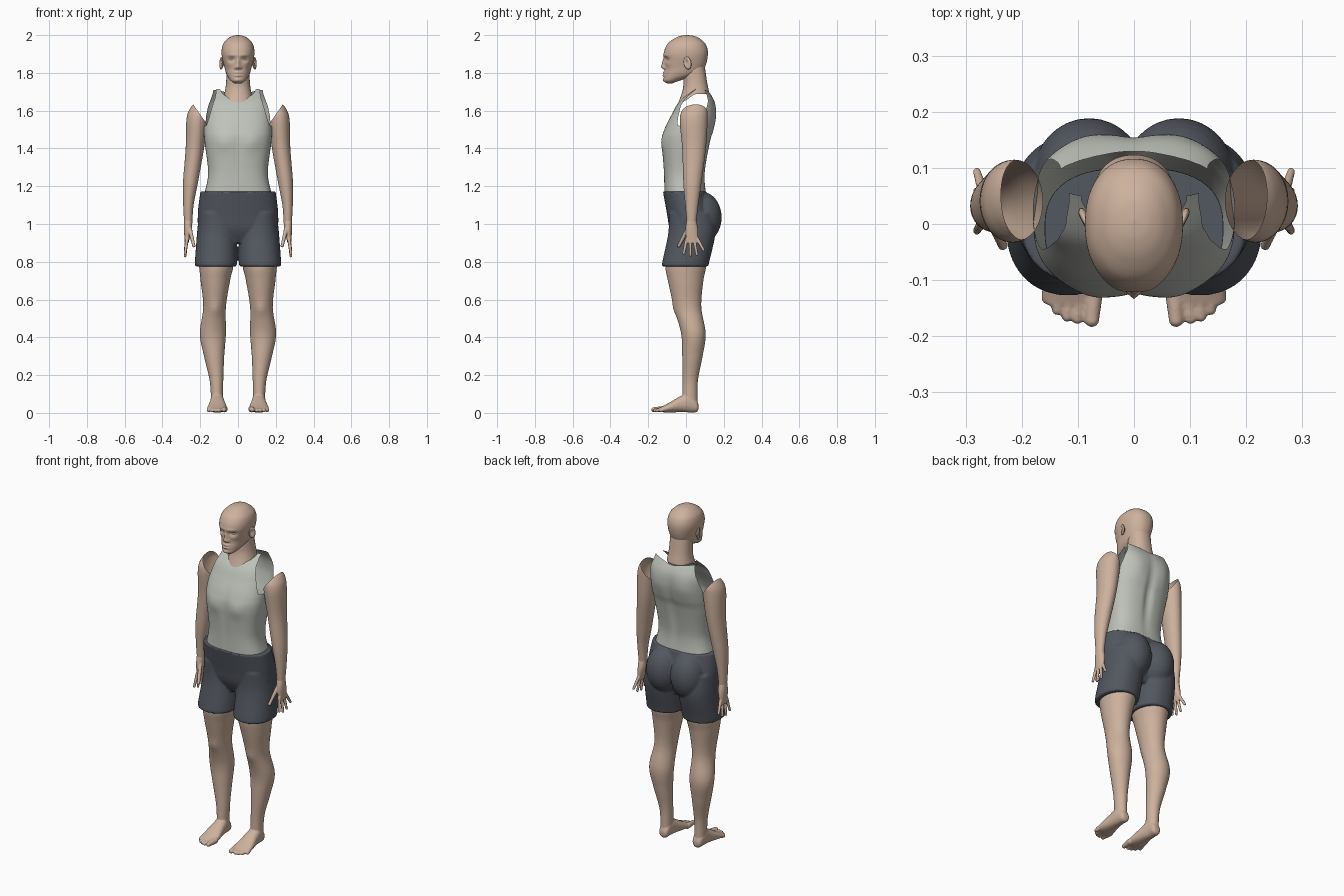
import bpy, bmesh
from math import sin, cos, pi, exp, copysign
from mathutils import Vector, Matrix

cube = bpy.data.objects.get("Cube")
if cube:
    bpy.data.objects.remove(cube, do_unlink=True)


def material(name, red, green, blue):
    colour = (red, green, blue, 1)
    mat = bpy.data.materials.new(name)
    mat.use_nodes = True
    mat.diffuse_color = colour
    shader = next(node for node in mat.node_tree.nodes if node.type == 'BSDF_PRINCIPLED')
    shader.inputs["Base Color"].default_value = colour
    return mat


skin = material("skin", .61, .44, .34)
shirt_cloth = material("pale grey cloth", .52, .54, .49)
shorts_cloth = material("dark slate cloth", .085, .095, .115)
eye_white = material("eye white", .72, .66, .6)


def spline(keys, steps):
    """Catmull-Rom interpolation of whole key rows."""
    rows = []
    last = len(keys) - 1
    for i in range(last):
        before, start, end, after = (keys[min(max(i + k, 0), last)] for k in (-1, 0, 1, 2))
        for step in range(steps):
            t = step / steps
            row = []
            for p, q, r, s in zip(before, start, end, after):
                curve = 2 * p - 5 * q + 4 * r - s
                row.append(q + t / 2 * (r - p + t * (curve + t * (3 * (q - r) + s - p))))
            rows.append(row)
    return rows + [keys[last]]


def loft(bm, keys, sides=64, steps=8, power=2.2, along_y=False, mirrored=False, capped=True):
    """Skin rounded rings; a key is (station, half width or low and high x, then low and high depth)."""
    rings = []
    for station, *width, low, high in spline(keys, steps):
        left, right = width if len(width) == 2 else (-width[0], width[0])
        ring = []
        for i in range(sides):
            angle = 2 * pi * i / sides
            c, s = (copysign(abs(f) ** (2 / power), f) for f in (cos(angle), sin(angle)))
            x = (left + right + c * (right - left)) / 2
            depth = (low + high + s * (high - low)) / 2
            x = -x if mirrored else x
            ring.append(bm.verts.new((x, station, depth) if along_y else (x, depth, station)))
        rings.append(ring)
    for lower, upper in zip(rings, rings[1:]):
        for i in range(sides):
            bm.faces.new((lower[i - 1], lower[i], upper[i], upper[i - 1]))
    if capped:
        bm.faces.new(rings[0])
        bm.faces.new(rings[-1])


def ball(bm, centre, radii, segments=24):
    matrix = Matrix.Translation(centre) @ Matrix.Diagonal(radii).to_4x4()
    bmesh.ops.create_uvsphere(bm, u_segments=segments, v_segments=segments // 2, radius=1, matrix=matrix)


def digit(bm, start, end, radius, count=10):
    """Finger or toe as a tapering row of balls."""
    for i in range(count):
        t = i / (count - 1)
        r = radius * (1.1 - t / 4)
        ball(bm, Vector(start).lerp(Vector(end), t), (r, r, r), segments=12)


def sculpt(bm, centre, width, height, push, axis=1, depth=.05):
    """Push vertices along one axis with a soft brush, mirrored over x."""
    for side in ((1, -1) if centre[0] else (1,)):
        for vert in bm.verts:
            offset = Vector((vert.co.x * side, vert.co.y, vert.co.z)) - Vector(centre)
            reach = (offset.x / width) ** 2 + (offset.y / depth) ** 2 + (offset.z / height) ** 2
            vert.co[axis] += exp(-reach) * push


def cut(bm, rule, rounds=6):
    """Remove faces chosen by a rule and relax the new border."""
    doomed = [face for face in bm.faces if rule(face.calc_center_median())]
    old_border = {vert for vert in bm.verts if vert.is_boundary}
    bmesh.ops.delete(bm, geom=doomed, context='FACES')
    for _ in range(rounds):
        moved = {}
        for vert in bm.verts:
            ends = [edge.other_vert(vert).co for edge in vert.link_edges if edge.is_boundary]
            if len(ends) == 2 and vert not in old_border:
                moved[vert] = vert.co / 2 + (ends[0] + ends[1]) / 4
        for vert, position in moved.items():
            vert.co = position


def finish(bm, name, mat, mirror=False, voxel=0, relax=3):
    bmesh.ops.recalc_face_normals(bm, faces=bm.faces)
    for face in bm.faces:
        face.smooth = True
    mesh = bpy.data.meshes.new(name)
    bm.to_mesh(mesh)
    bm.free()
    mesh.materials.append(mat)
    obj = bpy.data.objects.new(name, mesh)
    bpy.context.collection.objects.link(obj)
    if voxel:
        fuse = obj.modifiers.new("fuse", 'REMESH')
        fuse.mode = 'VOXEL'
        fuse.voxel_size = voxel
        fuse.use_smooth_shade = True
        obj.modifiers.new("relax", 'SMOOTH').iterations = relax
    if mirror:
        obj.modifiers.new("mirror", 'MIRROR').use_mirror_merge = False


# Head
bm = bmesh.new()
loft(bm, [(1.745, .02, -.1, -.07), (1.76, .04, -.115, -.03), (1.79, .06, -.115, .06), (1.83, .072, -.11, .1),
          (1.9, .087, -.118, .116), (1.95, .08, -.1, .105), (1.98, .056, -.065, .075),
          (1.995, .03, -.03, .045), (2, .002, .005, .01)], sides=112, steps=10)
# Face: nose, bridge, nostrils, sockets, brows, cheeks, lips and chin
sculpt(bm, (0, -.115, 1.832), width=.012, height=.013, push=-.022)
sculpt(bm, (0, -.115, 1.856), width=.009, height=.018, push=-.012)
sculpt(bm, (.014, -.11, 1.827), width=.007, height=.007, push=-.009)
sculpt(bm, (.034, -.105, 1.873), width=.019, height=.012, push=.013)
sculpt(bm, (.03, -.11, 1.893), width=.026, height=.008, push=-.005)
sculpt(bm, (.05, -.09, 1.845), width=.02, height=.016, push=-.004)
for lip in (1.802, 1.786):
    sculpt(bm, (0, -.11, lip), width=.02, height=.006, push=-.009)
sculpt(bm, (0, -.11, 1.76), width=.018, height=.011, push=-.007)
finish(bm, "head", skin)

# Eyes
bm = bmesh.new()
ball(bm, (.034, -.086, 1.873), (.014, .014, .009))
finish(bm, "eyes", eye_white, mirror=True)

# Ears with a hollow bowl
bm = bmesh.new()
ball(bm, (0, 0, 0), (.009, .021, .034))
sculpt(bm, (.009, -.004, .004), width=.012, height=.016, push=-.009, axis=0, depth=.01)
tilt = Matrix.Rotation(-.35, 4, 'Z') @ Matrix.Rotation(.2, 4, 'X')
bm.transform(Matrix.Translation((.088, .008, 1.852)) @ tilt)
finish(bm, "ears", skin, mirror=True)

# Neck, lower at the throat than at the nape
bm = bmesh.new()
loft(bm, [(1.63, .088, -.045, .135), (1.7, .07, -.02, .122), (1.75, .063, -.014, .112), (1.83, .06, -.02, .1)],
     steps=12, capped=False)
cut(bm, lambda c: c.z < min(1.635 + .7 * max(c.y + .03, 0), 1.69))
finish(bm, "neck", skin)

# Sleeveless shirt with chest, spine groove and shoulder blades
bm = bmesh.new()
loft(bm, [(1.16, .178, -.115, .106), (1.27, .158, -.117, .1), (1.43, .176, -.127, .127), (1.5, .18, -.115, .146),
          (1.58, .177, -.076, .157), (1.65, .17, -.034, .15), (1.715, .14, .045, .113)],
     sides=128, steps=12, power=2.6, capped=False)
sculpt(bm, (.075, -.125, 1.43), width=.045, height=.045, push=-.008)
sculpt(bm, (0, -.125, 1.4), width=.015, height=.15, push=.005)
sculpt(bm, (0, .13, 1.42), width=.022, height=.18, push=-.015)
sculpt(bm, (.085, .15, 1.57), width=.05, height=.07, push=.007)


def shirt_opening(c):
    """Armholes, neckline and the gap over each shoulder."""
    x = abs(c.x)
    rise = max(0, min(1, (c.z - 1.52) / .17))
    if c.y > .08:
        return (rise > 0 and x > .172 - .04 * rise ** 2) or c.z > 1.685 + x / 5
    return (rise > 0 and x > .166 - .05 * rise) or c.z > 1.648 + 7 * x ** 2


cut(bm, shirt_opening)
finish(bm, "shirt", shirt_cloth)

# Arms, cut on a slant at the shoulder
bm = bmesh.new()
loft(bm, [(.99, .243, .284, .006, .052), (1.1, .235, .29, -.004, .065), (1.22, .212, .291, -.014, .082),
          (1.4, .18, .277, -.02, .105), (1.55, .16, .273, -.033, .114), (1.61, .165, .255, -.015, .11),
          (1.65, .2, .22, .03, .08)], power=2, capped=False)
bmesh.ops.bisect_plane(bm, geom=bm.verts[:] + bm.edges[:] + bm.faces[:], plane_co=(.165, 0, 1.53),
                       plane_no=(-1, 0, .7), clear_outer=True)
finish(bm, "arms", skin, mirror=True)

# Hands with spread fingers
bm = bmesh.new()
loft(bm, [(1.02, .243, .285, .004, .054), (.97, .244, .286, -.004, .064), (.9, .262, .282, .003, .064)], sides=32)
digit(bm, (.255, .01, .975), (.234, -.038, .885), radius=.011)
for i in range(4):
    knuckle = (.27, .004 + .019 * i, .92)
    fingertip = (.28, -.012 + .035 * i, .83 + .01 * (i - 1.2) ** 2)
    digit(bm, knuckle, fingertip, radius=.009)
finish(bm, "hands", skin, mirror=True, voxel=.003)

# Shorts: hips, seat and two legs fused
bm = bmesh.new()
loft(bm, [(1.172, .199, -.122, .109), (1.05, .213, -.1, .135), (.97, .2, -.085, .12), (.9, .1, -.05, .09)], power=2.4)
for mirrored in (False, True):
    loft(bm, [(1.06, .03, .206, -.09, .14), (.95, .008, .217, -.094, .155), (.8, .005, .228, -.125, .123),
              (.775, .01, .226, -.126, .12)], mirrored=mirrored)
    ball(bm, (-.08 if mirrored else .08, .085, 1.035), (.1, .104, .135), segments=32)
finish(bm, "shorts", shorts_cloth, voxel=.006, relax=6)

# Legs fused with feet and toes
bm = bmesh.new()
loft(bm, [(.05, .08, .142, -.02, .06), (.17, .078, .15, -.018, .063), (.3, .073, .18, -.02, .088),
          (.42, .064, .202, -.026, .104), (.56, .064, .184, -.064, .081), (.7, .042, .198, -.096, .092),
          (.78, .024, .206, -.11, .108), (.86, .02, .208, -.1, .11)], power=2)
sculpt(bm, (.12, -.06, .55), width=.03, height=.035, push=-.006)
loft(bm, [(.066, .094, .124, .02, .045), (.055, .083, .137, .004, .07), (.02, .077, .145, .003, .11),
          (-.03, .069, .15, .004, .088), (-.1, .058, .162, .002, .048), (-.145, .064, .155, .007, .026)], along_y=True)
digit(bm, (.071, -.115, .02), (.075, -.171, .017), radius=.016)
for i in range(4):
    x = .101 + .018 * i
    digit(bm, (x - .004, -.115, .02), (x, -.169 + .004 * i ** 2, .013), radius=.012)
finish(bm, "legs", skin, mirror=True, voxel=.004)
